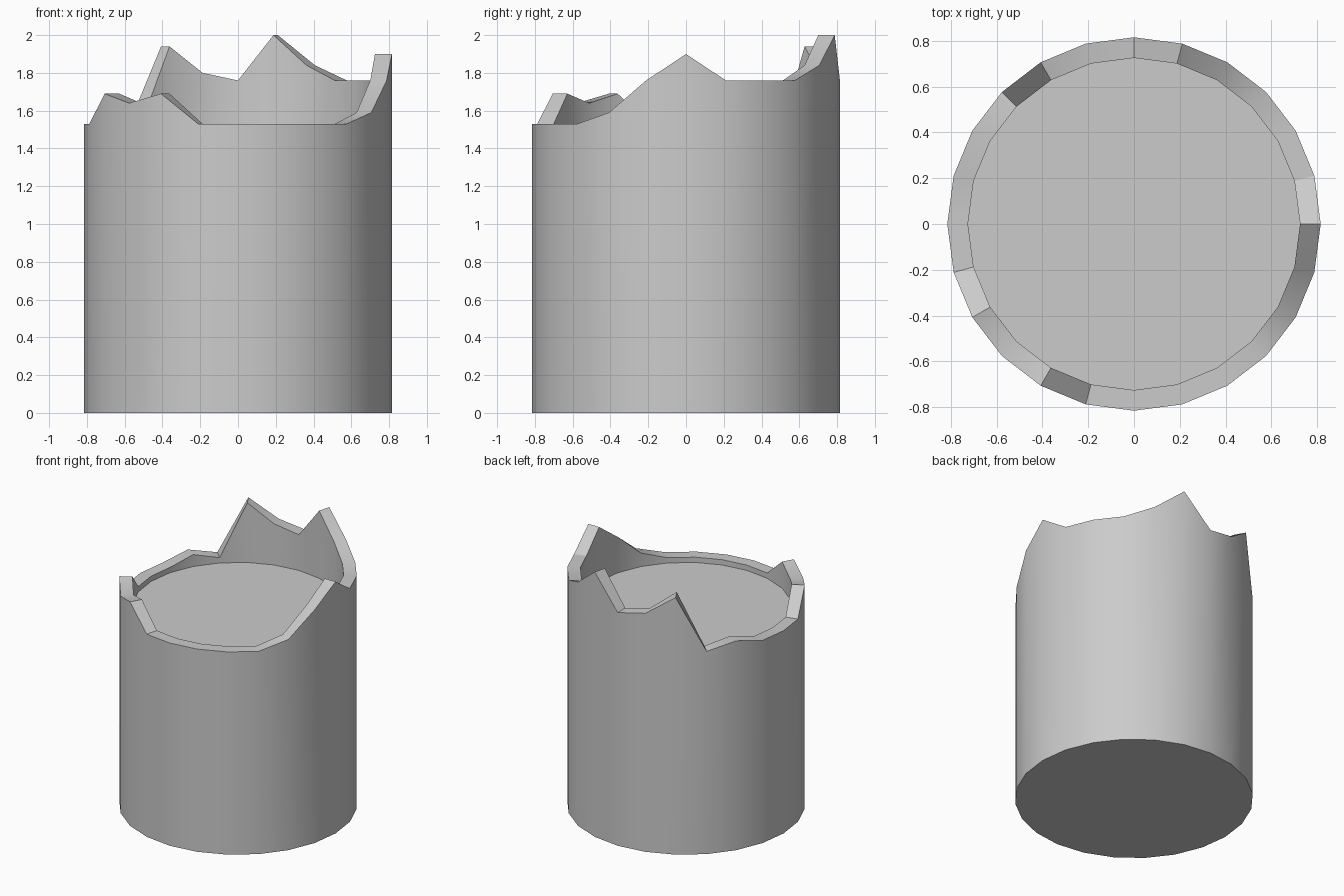
import bpy, bmesh
from math import cos, sin, radians

if "Cube" in bpy.data.objects:
    bpy.data.objects.remove(bpy.data.objects["Cube"])

R_OUT, R_IN, FLOOR = 0.815, 0.725, 1.49

# Broken rim height every 15 degrees, counter-clockwise from +x
RIM = [1.90, 1.76, 1.76, 1.76, 1.84, 2.00, 1.76, 1.80,
       1.94, 1.53, 1.58, 1.53, 1.53, 1.53, 1.69, 1.64,
       1.69, 1.53, 1.53, 1.53, 1.53, 1.53, 1.59, 1.76]
N = len(RIM)


def ring(bm, radius, heights):
    return [bm.verts.new((radius * cos(radians(360 * i / N)),
                          radius * sin(radians(360 * i / N)), z))
            for i, z in enumerate(heights)]


bm = bmesh.new()
# Rings: base, outer rim, inner rim, sunken floor
rings = [ring(bm, R_OUT, [0] * N), ring(bm, R_OUT, RIM),
         ring(bm, R_IN, RIM), ring(bm, R_IN, [FLOOR] * N)]

# Outer wall, jagged rim top and inner wall
for a, b in zip(rings, rings[1:]):
    for i in range(N):
        j = (i + 1) % N
        bm.faces.new((a[i], a[j], b[j], b[i]))

# Underside and floor
bm.faces.new(rings[0][::-1])
bm.faces.new(rings[3])
bmesh.ops.recalc_face_normals(bm, faces=bm.faces[:])

mesh = bpy.data.meshes.new("broken_column")
bm.to_mesh(mesh)
bm.free()
column = bpy.data.objects.new("broken_column", mesh)
bpy.context.collection.objects.link(column)

# Smooth wall with crisp rim edges
bpy.context.view_layer.objects.active = column
column.select_set(True)
bpy.ops.object.shade_smooth_by_angle(angle=radians(30))
